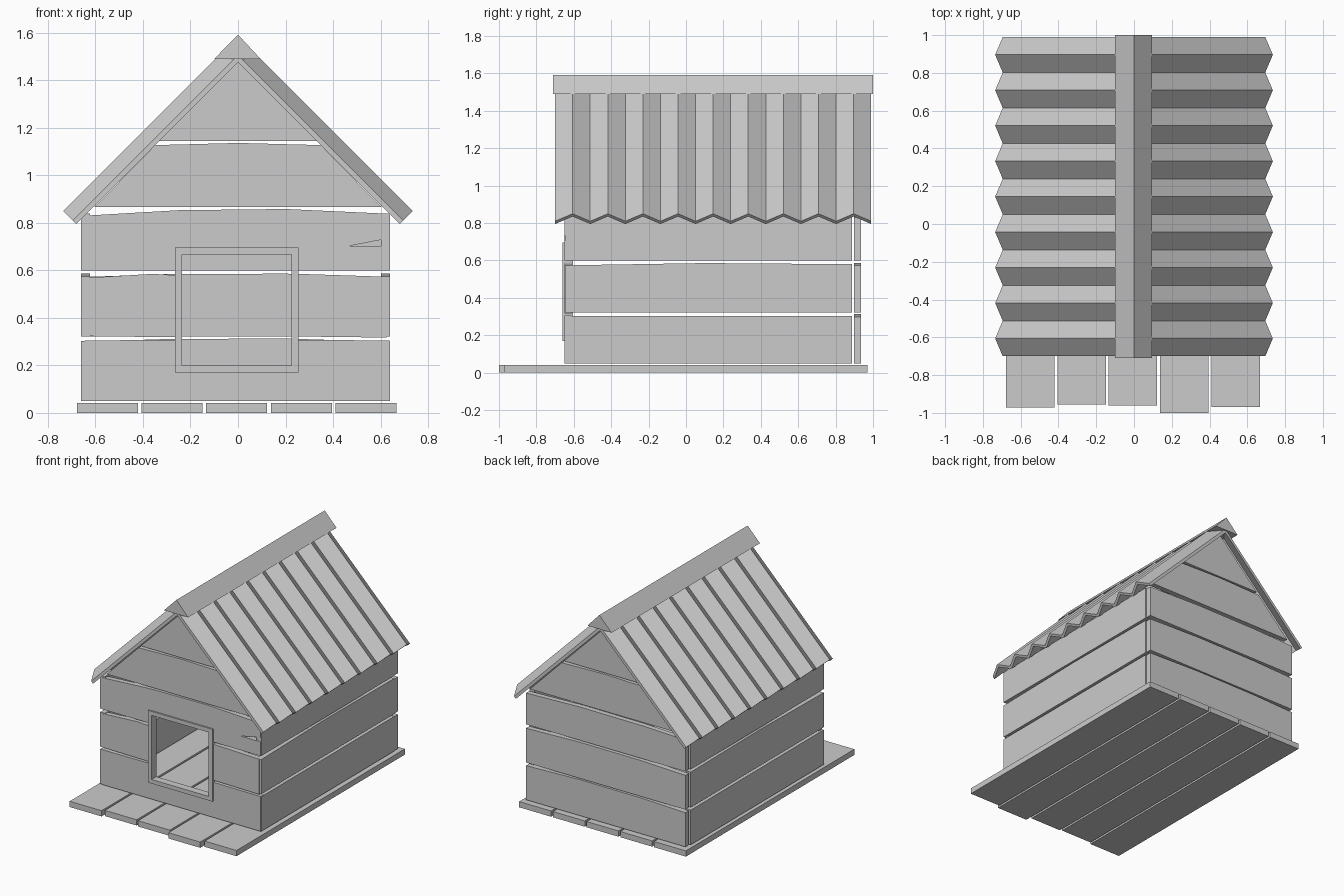
import bpy
import bmesh

if "Cube" in bpy.data.objects:
    bpy.data.objects.remove(bpy.data.objects["Cube"])


def slab(name, pts, axis, a, b):
    """Extrude a 2D profile from a to b along an axis (x: pts are yz, y: xz, z: xy)."""
    place = {'x': lambda p, t: (t, p[0], p[1]),
             'y': lambda p, t: (p[0], t, p[1]),
             'z': lambda p, t: (p[0], p[1], t)}[axis]
    bm = bmesh.new()
    lo = [bm.verts.new(place(p, a)) for p in pts]
    hi = [bm.verts.new(place(p, b)) for p in pts]
    bm.faces.new(lo)
    bm.faces.new(hi[::-1])
    n = len(pts)
    for i in range(n):
        j = (i + 1) % n
        bm.faces.new((lo[i], hi[i], hi[j], lo[j]))
    bmesh.ops.recalc_face_normals(bm, faces=bm.faces)
    me = bpy.data.meshes.new(name)
    bm.to_mesh(me)
    bm.free()
    ob = bpy.data.objects.new(name, me)
    bpy.context.collection.objects.link(ob)
    return ob


def rect(u0, u1, v0, v1):
    return [(u0, v0), (u1, v0), (u1, v1), (u0, v1)]


# Floor boards, with uneven front ends
fronts = [-0.972, -0.955, -0.962, -1.0, -0.97]
for i, y in enumerate(fronts):
    x = -0.678 + i * 0.272
    slab(f"floor_board_{i + 1}", rect(x, x + 0.257, y, 0.97), 'z', 0.0, 0.042)

# Front wall boards around the doorway (L, R, D0..D3 are wall and door limits)
L, R = -0.645, 0.637
dl, dr, db, dt = -0.235, 0.225, 0.2, 0.667
F = (-0.649, -0.612)
slab("front_board_low", [(L, 0.05), (R, 0.05), (R, 0.305), (dr, 0.307), (dr, db),
                         (dl, db), (dl, 0.307), (L, 0.305)], 'y', *F)
slab("front_board_mid_left", [(L, 0.323), (dl, 0.318), (dl, 0.578), (-0.36, 0.585),
                              (L, 0.568)], 'y', *F)
slab("front_board_mid_right", [(dr, 0.322), (R - 0.012, 0.317), (R - 0.012, 0.573),
                               (dr, 0.586)], 'y', *F)
slab("front_board_high", [(L, 0.6), (dl, 0.6), (dl, dt), (dr, dt), (dr, 0.6), (R, 0.6),
                          (R, 0.703), (0.47, 0.703), (R, 0.735), (R, 0.838),
                          (0.2, 0.858), (-0.25, 0.853), (L, 0.83)], 'y', *F)

# Back wall boards
B = (0.897, 0.935)
for i, (z0, z1) in enumerate([(0.05, 0.305), (0.322, 0.578), (0.6, 0.835)]):
    slab(f"back_board_{i + 1}", [(-0.65, z0), (R, z0), (R, z1 - 0.006), (0.2, z1 + 0.008),
                                 (-0.3, z1 + 0.006), (-0.65, z1 - 0.006)], 'y', *B)

# Gable boards at both ends
apex = 1.475
for name, span in (("front", F), ("back", B)):
    slab(name + "_gable_board", [(-0.605, 0.866), (0.605, 0.866), (apex - 1.127, 1.127),
                                 (0, 1.136), (1.127 - apex, 1.127)], 'y', *span)
    slab(name + "_gable_peak", [(1.145 - apex, 1.145), (apex - 1.145, 1.145), (0, apex)],
         'y', *span)

# Side wall boards
for name, x0, x1 in (("left", -0.66, -0.622), ("right", 0.602, 0.64)):
    for i, (z0, z1) in enumerate([(0.05, 0.303), (0.322, 0.58), (0.6, 0.84)]):
        rise = 0.006 if i == 1 else 0
        slab(f"{name}_board_{i + 1}", [(-0.646, z0), (0.888, z0), (0.888, z1),
                                       (0.1, z1 + rise), (-0.646, z1 - rise)], 'x', x0, x1)

# Door frame
o = 0.03
Y = (-0.66, -0.605)
slab("door_frame_left", rect(dl - o, dl, db - o, dt + o), 'y', *Y)
slab("door_frame_right", rect(dr, dr + o, db - o, dt + o), 'y', *Y)
slab("door_frame_bottom", rect(dl, dr, db - o, db), 'y', *Y)
slab("door_frame_top", rect(dl, dr, dt, dt + o), 'y', *Y)

# Corrugated roof sheets: a zigzag profile swept down each slope
count, y0, y1 = 18, -0.7, 0.99
for name, s in (("left", -1), ("right", 1)):
    bm = bmesh.new()
    rows = []
    for i in range(count + 1):
        y = y0 + (y1 - y0) * i / count
        up = 0.04 * (i % 2)
        low = 0.69 + up
        row = []
        for t in (0.0, 0.03):          # underside, then top
            c = apex + 2 * up + t      # x + z on this surface line
            xe = low - 0.01 + t / 2
            row += [bm.verts.new((0, y, c)), bm.verts.new((s * xe, y, c - xe))]
        rows.append(row)
    for p, q in zip(rows, rows[1:]):
        for a, b in ((0, 1), (1, 3), (3, 2), (2, 0)):
            bm.faces.new((p[a], p[b], q[b], q[a]))
    for r in (rows[0], rows[-1]):
        bm.faces.new((r[0], r[1], r[3], r[2]))
    bmesh.ops.recalc_face_normals(bm, faces=bm.faces)
    me = bpy.data.meshes.new(name + "_roof_sheet")
    bm.to_mesh(me)
    bm.free()
    bpy.context.collection.objects.link(bpy.data.objects.new(name + "_roof_sheet", me))

# Ridge cap
slab("ridge_cap", [(-0.1, 1.49), (0.095, 1.49), (0, 1.592)], 'y', -0.71, 1.0)
